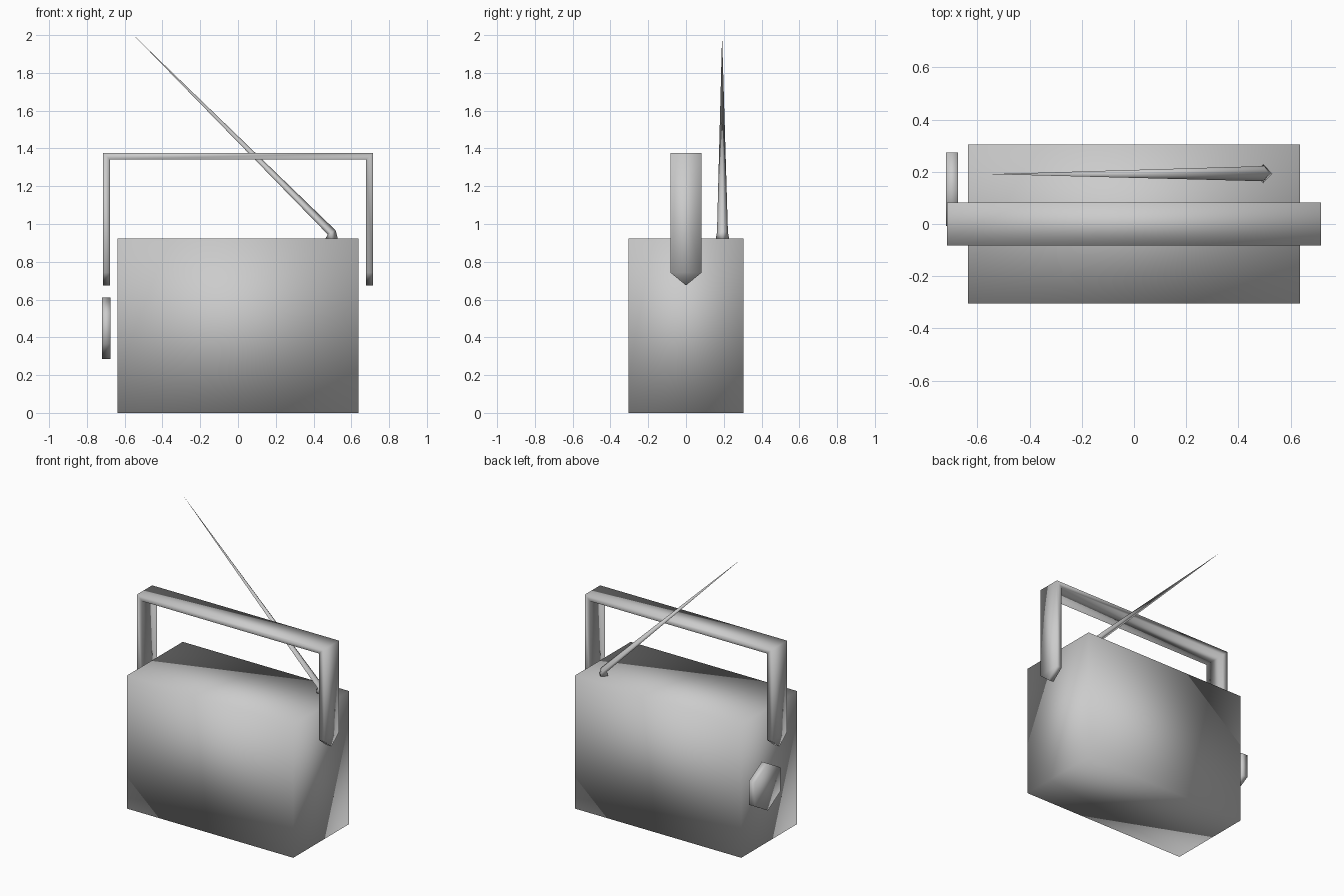
import bpy, bmesh
from math import radians
from mathutils import Matrix, Vector

if "Cube" in bpy.data.objects:
    bpy.data.objects.remove(bpy.data.objects["Cube"])


def finish(name, bm):
    """Turn a bmesh into a smooth-shaded object."""
    bmesh.ops.recalc_face_normals(bm, faces=bm.faces)
    for f in bm.faces:
        f.smooth = True
    mesh = bpy.data.meshes.new(name)
    bm.to_mesh(mesh)
    bm.free()
    obj = bpy.data.objects.new(name, mesh)
    bpy.context.collection.objects.link(obj)
    return obj


# radio body: plain box
bm = bmesh.new()
bmesh.ops.create_cube(bm, size=1)
bmesh.ops.scale(bm, vec=(1.274, 0.61, 0.922), verts=bm.verts)
bmesh.ops.translate(bm, vec=(0, 0, 0.461), verts=bm.verts)
finish("body", bm)

# carrying handle: bent strap whose legs end in a point
W = 0.083
OUT, INN = 0.716, 0.677
TOP, UNDER, SHOULDER, POINT = 1.377, 1.341, 0.743, 0.675
bm = bmesh.new()
# cross-sections along the strap: (outer x, outer z, inner x, inner z)
stations = [(-OUT, SHOULDER, -INN, SHOULDER), (-OUT, TOP, -INN, UNDER),
            (OUT, TOP, INN, UNDER), (OUT, SHOULDER, INN, SHOULDER)]
rings = [[bm.verts.new(p) for p in
          ((ox, -W, oz), (ox, W, oz), (ix, W, iz), (ix, -W, iz))]
         for ox, oz, ix, iz in stations]
for a, b in zip(rings, rings[1:]):
    for i in range(4):
        j = (i + 1) % 4
        bm.faces.new((a[i], a[j], b[j], b[i]))
for ring, s in ((rings[0], -1), (rings[-1], 1)):
    po = bm.verts.new((s * OUT, 0, POINT))
    pi = bm.verts.new((s * INN, 0, POINT))
    bm.faces.new((ring[0], ring[1], po))
    bm.faces.new((ring[2], ring[3], pi))
    bm.faces.new((ring[1], ring[2], pi, po))
    bm.faces.new((ring[3], ring[0], po, pi))
finish("handle", bm)

# tuning knob: hexagonal disc on the left side, corner up
bm = bmesh.new()
bmesh.ops.create_cone(bm, cap_ends=True, segments=6, radius1=0.163,
                      radius2=0.163, depth=0.046)
zs = max(bm.verts, key=lambda v: v.co.x).co.x
if abs(zs - 0.163) > 0.001:  # put a corner on the x axis before turning
    bmesh.ops.rotate(bm, matrix=Matrix.Rotation(radians(30), 3, 'Z'), verts=bm.verts)
bmesh.ops.rotate(bm, matrix=Matrix.Rotation(radians(90), 3, 'Y'), verts=bm.verts)
bmesh.ops.translate(bm, vec=(-0.697, 0.133, 0.447), verts=bm.verts)
finish("tuning_knob", bm)

# antenna: four-sided foot, slanted elbow and a rod tapering to a point
bm = bmesh.new()
Y = 0.193
foot = [bm.verts.new(p) for p in
        ((0.462, Y, 0.92), (0.495, Y - 0.036, 0.92),
         (0.529, Y, 0.92), (0.495, Y + 0.036, 0.92))]
elbow = [bm.verts.new(p) for p in
         ((0.475, Y, 0.945), (0.496, Y - 0.029, 0.956),
          (0.517, Y, 0.966), (0.496, Y + 0.029, 0.956))]
tip = bm.verts.new(Vector((-0.553, Y - 0.002, 2.0)))
bm.faces.new(foot)
for i in range(4):
    j = (i + 1) % 4
    bm.faces.new((foot[i], foot[j], elbow[j], elbow[i]))
    bm.faces.new((elbow[i], elbow[j], tip))
finish("antenna", bm)
